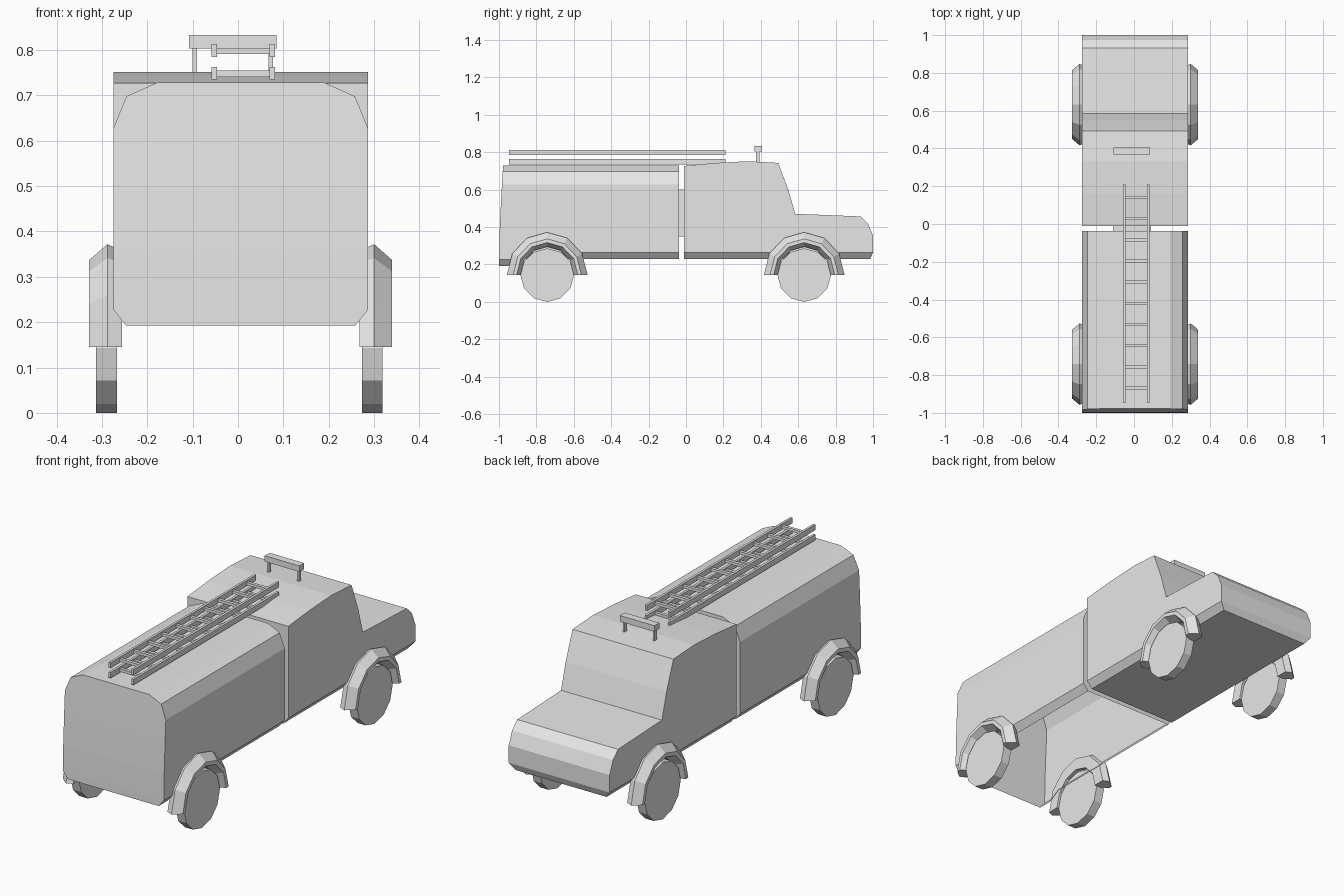
import bpy, bmesh, math
from mathutils import Vector

if "Cube" in bpy.data.objects:
    bpy.data.objects.remove(bpy.data.objects["Cube"], do_unlink=True)

MID = 0.006  # middle of the body across x

paint = bpy.data.materials.new("plain_grey")
paint.use_nodes = True
GREY = (0.8, 0.8, 0.8, 1)
paint.diffuse_color = GREY
paint.node_tree.nodes["Principled BSDF"].inputs["Base Color"].default_value = GREY


def finish(name, bm, recalc=True):
    if recalc:
        bmesh.ops.recalc_face_normals(bm, faces=bm.faces)
    mesh = bpy.data.meshes.new(name)
    bm.to_mesh(mesh)
    bm.free()
    mesh.materials.append(paint)
    obj = bpy.data.objects.new(name, mesh)
    bpy.context.collection.objects.link(obj)
    return obj


def add_box(bm, lo, hi):
    lo, hi = Vector(lo), Vector(hi)
    made = bmesh.ops.create_cube(bm, size=1)["verts"]
    bmesh.ops.scale(bm, vec=hi - lo, verts=made)
    bmesh.ops.translate(bm, vec=(lo + hi) / 2, verts=made)


def box(name, lo, hi):
    bm = bmesh.new()
    add_box(bm, lo, hi)
    return finish(name, bm)


def loft(bm, rings, closed=False):
    for a, b in zip(rings, rings[1:]):
        n = len(a)
        for i in range(n if closed else n - 1):
            j = (i + 1) % n
            bm.faces.new((a[i], a[j], b[j], b[i]))


# Tank: shell open underneath, bowed rear wall, rear skirt hangs lower
half = [(0.253, 0.23), (0.281, 0.265), (0.281, 0.36), (0.281, 0.5),
        (0.281, 0.627), (0.252, 0.698), (0.185, 0.728)]


def tank_ring(bm, y, drop, bowed=False):
    pts = []
    for side, order in ((-1, half), (1, half[::-1])):
        for x, z in order:
            zz = z - drop if z < 0.3 else z
            bow = -0.022 * (1 - max(0, (z - 0.265) / 0.463) ** 1.3) if bowed else 0
            pts.append(bm.verts.new((MID + side * x, y + min(bow, 0), zz)))
    return pts


bm = bmesh.new()
rings = [tank_ring(bm, -0.978, 0.037, True), tank_ring(bm, -0.93, 0.037),
         tank_ring(bm, -0.87, 0), tank_ring(bm, -0.037, 0)]
loft(bm, rings)
for ring in (rings[0], rings[-1]):
    for i in range(len(half) - 1):
        bm.faces.new((ring[i], ring[i + 1], ring[-2 - i], ring[-1 - i]))
finish("tank", bm)

# Cab: side profile swept across, lower edge tucked inwards
profile = [(-0.01, 0.23), (-0.01, 0.265), (-0.01, 0.727), (0.16, 0.743),
           (0.33, 0.752), (0.493, 0.743), (0.547, 0.6), (0.584, 0.471),
           (0.933, 0.457), (0.973, 0.418), (1.0, 0.353), (1.0, 0.265),
           (0.985, 0.23)]
bm = bmesh.new()
sides = []
for s in (-1, 1):
    ring = [bm.verts.new((MID + s * (0.253 if z < 0.25 else 0.281), y, z))
            for y, z in profile]
    bm.faces.new((ring[0], ring[1], ring[-2], ring[-1]))
    bm.faces.new(ring[1:-1])
    sides.append(ring)
loft(bm, sides, closed=True)
finish("cab", bm)

box("cab_connector", (-0.11, -0.05, 0.35), (0.09, 0.0, 0.6))

# Wheels and flared arches
arch_section = [(0.262, 0.212), (0.294, 0.227), (0.334, 0.192),
                (0.334, 0.172), (0.294, 0.15), (0.262, 0.15)]
for end, yc in (("rear", -0.742), ("front", 0.632)):
    for side, s in (("right", -1), ("left", 1)):
        bm = bmesh.new()
        rings = []
        for x in (0.27, 0.316):
            rings.append([bm.verts.new((MID * 0.5 + s * x,
                                        yc + 0.143 * math.sin(k * math.pi / 6),
                                        0.143 - 0.143 * math.cos(k * math.pi / 6)))
                          for k in range(12)])
            bm.faces.new(rings[-1])
        loft(bm, rings, closed=True)
        finish(f"{end}_{side}_wheel", bm)

        bm = bmesh.new()
        rings = []
        for k in range(7):
            a = k * math.pi / 6
            rings.append([bm.verts.new((MID + s * x, yc + r * 0.95 * math.cos(a),
                                        0.145 + r * math.sin(a)))
                          for x, r in arch_section])
        loft(bm, rings, closed=True)
        bm.faces.new(rings[0])
        bm.faces.new(rings[-1])
        finish(f"{end}_{side}_arch", bm)

# Two stacked ladders on the roof
for name, z in (("lower_ladder", 0.735), ("upper_ladder", 0.785)):
    bm = bmesh.new()
    for x in (-0.058, 0.07):
        add_box(bm, (x, -0.947, z), (x + 0.012, 0.21, z + 0.028))
    for i in range(10):
        y = 0.14 - i * 0.112
        add_box(bm, (-0.05, y - 0.008, z + 0.006), (0.074, y + 0.008, z + 0.02))
    finish(name, bm)

# Light bar on two posts
bm = bmesh.new()
add_box(bm, (-0.108, 0.367, 0.803), (0.085, 0.405, 0.833))
for x in (-0.095, 0.072):
    add_box(bm, (x - 0.005, 0.375, 0.74), (x + 0.005, 0.393, 0.81))
finish("light_bar", bm)
